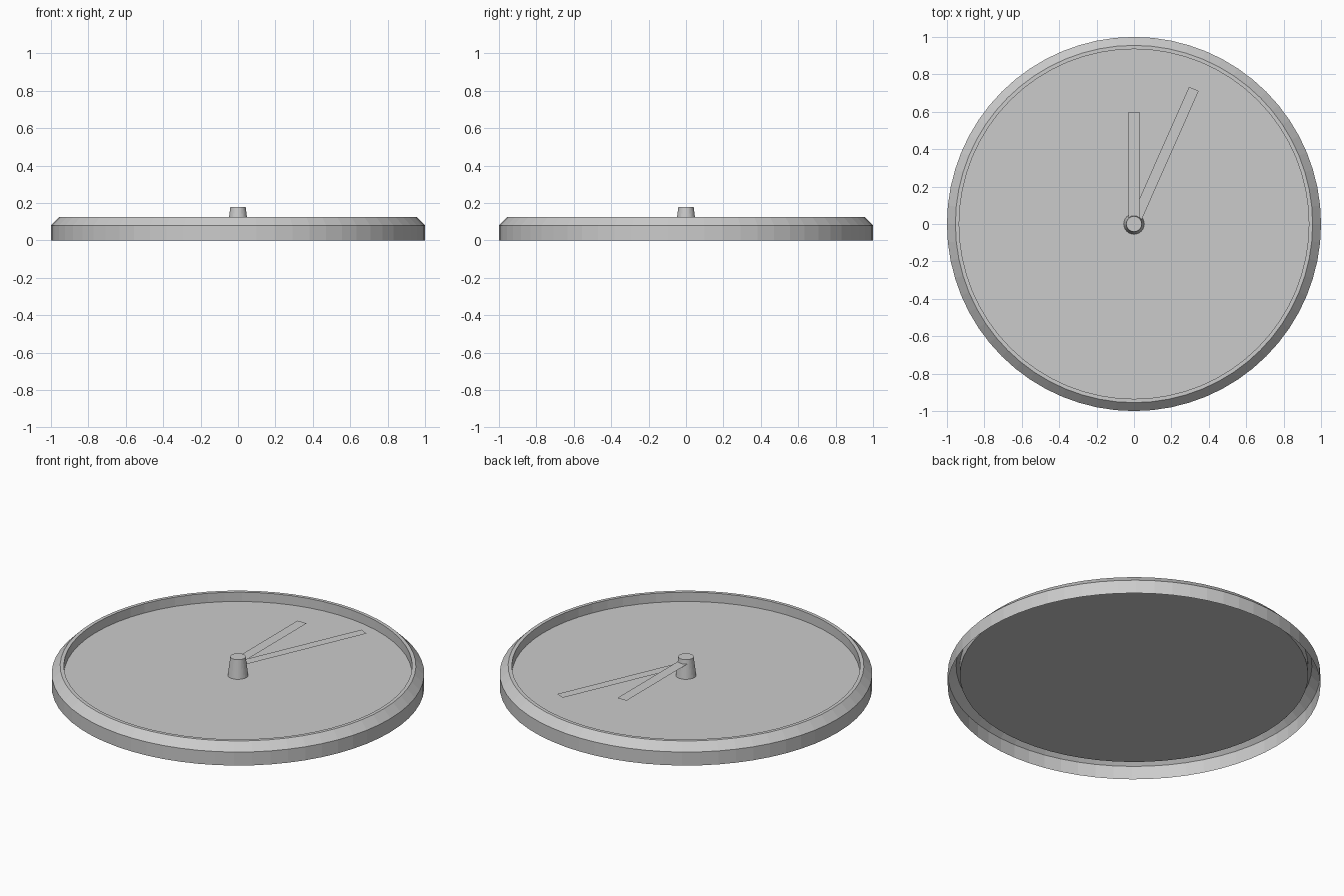
import bpy, bmesh
from math import sin, cos, pi, radians

if "Cube" in bpy.data.objects:
    bpy.data.objects.remove(bpy.data.objects["Cube"])


def make_object(name, bm):
    mesh = bpy.data.meshes.new(name)
    bm.to_mesh(mesh)
    bm.free()
    obj = bpy.data.objects.new(name, mesh)
    bpy.context.collection.objects.link(obj)
    return obj


def lathe(name, profile, sides):
    """Spin (radius, z) points around z and close the last ring with a cap."""
    bm = bmesh.new()
    rings = [[bm.verts.new((r * cos(2 * pi * i / sides), r * sin(2 * pi * i / sides), z))
              for i in range(sides)] for r, z in profile]
    for a, b in zip(rings, rings[1:]):
        for i in range(sides):
            j = (i + 1) % sides
            bm.faces.new((a[i], a[j], b[j], b[i]))
    bm.faces.new(rings[-1])
    return make_object(name, bm)


def hand(name, length, width, z, angle):
    """Flat strip from the centre, turned clockwise from +y."""
    bm = bmesh.new()
    w = width / 2
    bm.faces.new([bm.verts.new(p) for p in
                  ((-w, 0, 0), (w, 0, 0), (w, length, 0), (-w, length, 0))])
    obj = make_object(name, bm)
    obj.location.z = z
    obj.rotation_euler.z = -radians(angle)
    return obj


# Open-backed case: outer wall, bevel, lip, inner wall and recessed dial
lathe("clock_case", [(1, 0), (1, 0.08), (0.955, 0.125), (0.935, 0.125), (0.935, 0.07)], 64)

# Tapered centre pin standing on the dial
lathe("centre_pin", [(0.055, 0.07), (0.041, 0.18)], 32)

# Paper-thin hands floating above the dial
hand("short_hand", 0.6, 0.06, 0.155, 0)
hand("long_hand", 0.79, 0.056, 0.137, 23.9)
